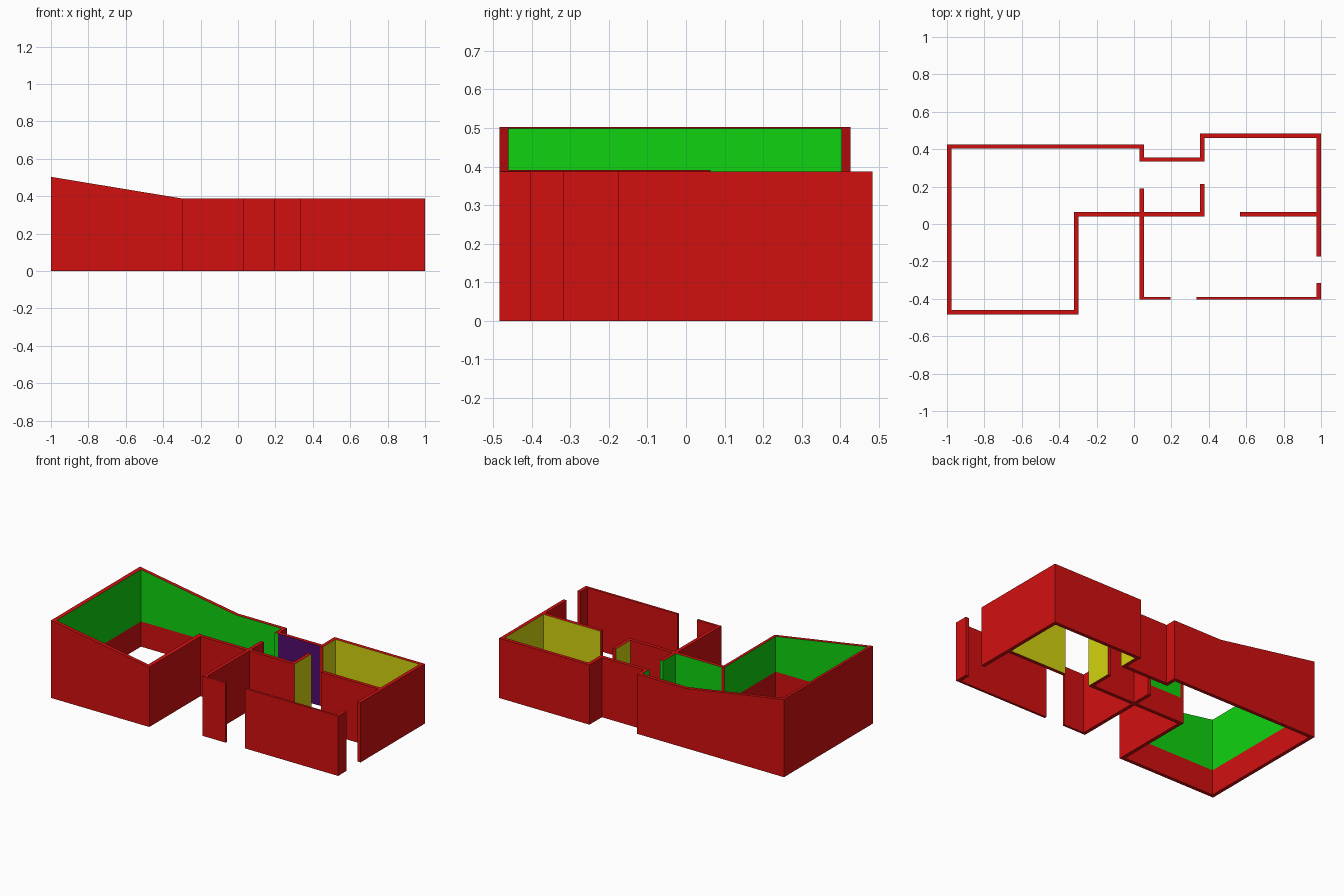
import bpy
import bmesh

cube = bpy.data.objects.get("Cube")
if cube:
    bpy.data.objects.remove(cube, do_unlink=True)


def make_material(name, rgb):
    mat = bpy.data.materials.new(name)
    mat.use_nodes = True
    mat.diffuse_color = (*rgb, 1)
    mat.node_tree.nodes["Principled BSDF"].inputs["Base Color"].default_value = (*rgb, 1)
    return mat


NAMES = ["red", "green", "yellow", "purple"]
COLOURS = [(0.65, 0.005, 0.005), (0.005, 0.65, 0.005),
           (0.65, 0.65, 0.005), (0.08, 0.004, 0.15)]
MATERIALS = [make_material(n + " paint", c) for n, c in zip(NAMES, COLOURS)]

T = 0.023        # wall thickness
THIN = 0.015     # front wall thickness
LOW = 0.387      # level wall height
HIGH = 0.503     # height at the tall end
BAND = 0.163     # top of the red band below the green paint
SLOPE_END = -0.297


def wall_height(x):
    return LOW + (HIGH - LOW) * max(0, (SLOPE_END - x) / (SLOPE_END + 1))


def wall(name, x0, x1, y0, y1, **paint):
    """Upright wall; paint maps a facing (east, west, north, south) to a colour."""
    bm = bmesh.new()
    corners = [(x0, y0), (x1, y0), (x1, y1), (x0, y1)]
    low = [bm.verts.new((x, y, 0)) for x, y in corners]
    top = [bm.verts.new((x, y, wall_height(x))) for x, y in corners]
    bm.faces.new(low[::-1])
    bm.faces.new(top)
    for i in range(4):
        j = (i + 1) % 4
        bm.faces.new((low[i], low[j], top[j], top[i]))
    if "green" in paint.values():
        bmesh.ops.bisect_plane(bm, geom=bm.verts[:] + bm.edges[:] + bm.faces[:],
                               plane_co=(0, 0, BAND), plane_no=(0, 0, 1))
    bm.normal_update()
    for f in bm.faces:
        n = f.normal
        if abs(n.z) > 0.5:
            continue
        if abs(n.x) > abs(n.y):
            facing = "east" if n.x > 0 else "west"
        else:
            facing = "north" if n.y > 0 else "south"
        colour = paint.get(facing, "red")
        if colour == "green" and f.calc_center_median().z < BAND:
            colour = "red"
        f.material_index = NAMES.index(colour)
    mesh = bpy.data.meshes.new(name)
    bm.to_mesh(mesh)
    bm.free()
    for mat in MATERIALS:
        mesh.materials.append(mat)
    bpy.context.collection.objects.link(bpy.data.objects.new(name, mesh))


# Main wall lines
MID = 0.04           # south side of the middle wall
MID_N = MID + T
HALL_W = 0.03        # hall west wall
HALL_E = 0.353       # hall east wall
HALL_N = 0.333       # hall back wall
TALL_N, TALL_S = 0.426, -0.483
FRONT = -0.404
BACK = 0.483

# Tall room with sloping walls
wall("tall_room_end_wall", -1, -1 + T, TALL_S + T, TALL_N - T, east="green")
wall("tall_room_front_wall", -1, SLOPE_END, TALL_S, TALL_S + T, north="green")
wall("tall_room_back_wall_sloped", -1, SLOPE_END, TALL_N - T, TALL_N, south="green")
wall("tall_room_back_wall_level", SLOPE_END, HALL_W + T, TALL_N - T, TALL_N, south="green")
wall("tall_room_inner_wall", SLOPE_END - T, SLOPE_END, TALL_S + T, MID_N, west="green")
wall("tall_room_middle_wall", SLOPE_END, HALL_W, MID, MID_N, north="green")
wall("tall_room_door_stub_south", HALL_W, HALL_W + T, MID_N, 0.19, west="green", north="green")
wall("tall_room_door_stub_north", HALL_W, HALL_W + T, HALL_N, TALL_N - T, west="green", south="green")

# Hall
wall("hall_back_wall", HALL_W + T, HALL_E, HALL_N, HALL_N + T, south="purple")
wall("hall_middle_wall", HALL_W + T, HALL_E, MID, MID_N)

# Back room
wall("back_room_door_stub_south", HALL_E, HALL_E + T, MID, 0.213, east="yellow", west="yellow")
wall("back_room_door_stub_north", HALL_E, HALL_E + T, HALL_N, BACK - T, east="yellow")
wall("back_room_back_wall", HALL_E, 1, BACK - T, BACK, south="yellow")
wall("back_room_side_wall", 1 - T, 1, MID_N, BACK - T, west="yellow")
wall("back_room_middle_wall", 0.567, 1 - T, MID, MID_N, north="yellow")

# Front room
wall("front_room_west_wall", HALL_W, HALL_W + T, FRONT + THIN, MID_N)
wall("front_room_front_wall_west", HALL_W, 0.195, FRONT, FRONT + THIN)
wall("front_room_front_wall_east", 0.333, 1, FRONT, FRONT + THIN)
wall("front_room_side_wall_south", 1 - T, 1, FRONT + THIN, -0.316)
wall("front_room_side_wall_north", 1 - T, 1, -0.175, MID_N)
